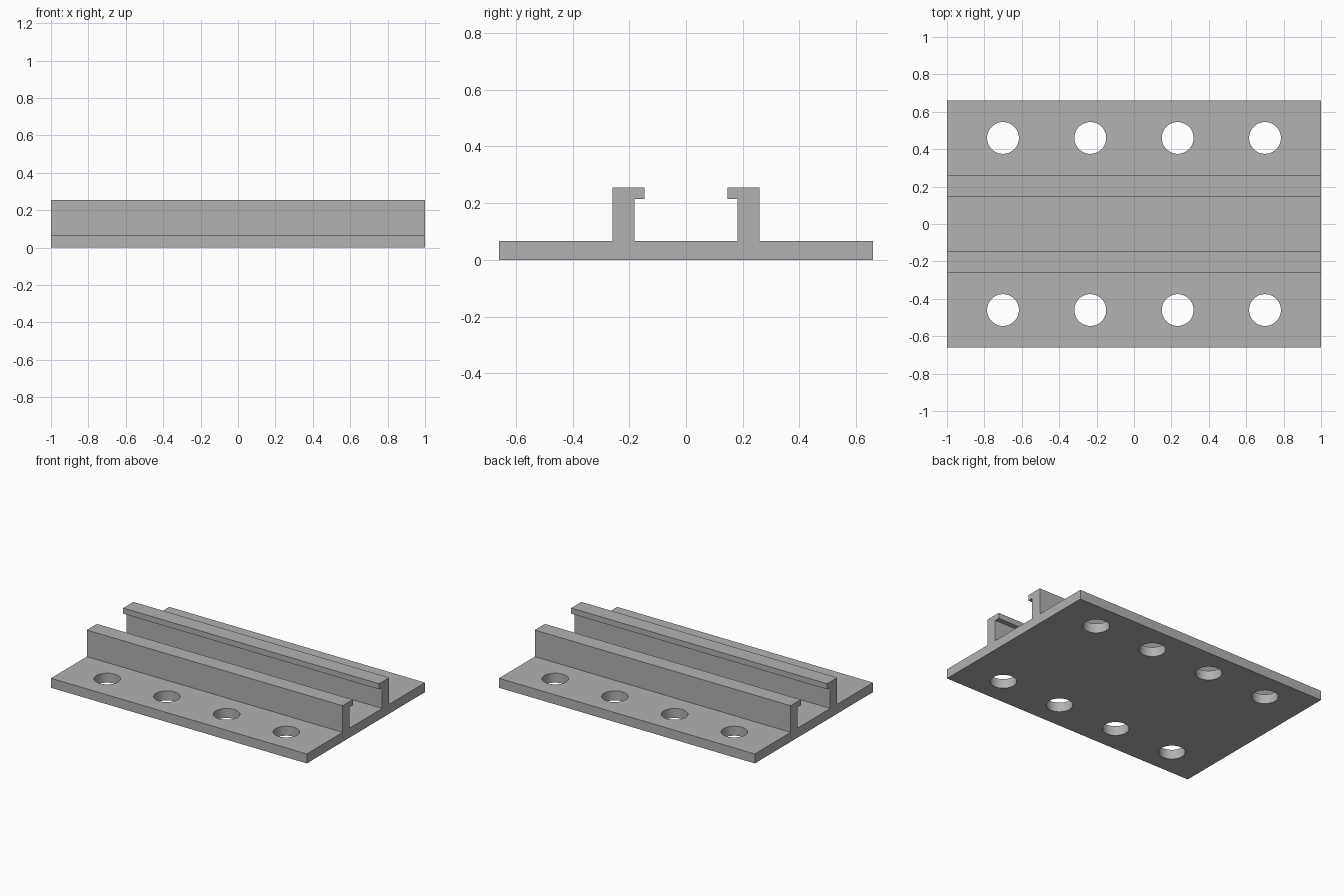
import bpy, bmesh, math
from mathutils import Matrix

cube = bpy.data.objects.get("Cube")
if cube:
    bpy.data.objects.remove(cube, do_unlink=True)

LENGTH = 2.0
BASE_TOP = 0.067
HOLE_RADIUS = 0.085

grey = bpy.data.materials.new("plain grey")
grey.use_nodes = True
colour = (0.445, 0.445, 0.445, 1)
grey.diffuse_color = colour
grey.node_tree.nodes["Principled BSDF"].inputs["Base Color"].default_value = colour


def make_object(name, bm):
    bmesh.ops.recalc_face_normals(bm, faces=bm.faces)
    mesh = bpy.data.meshes.new(name)
    bm.to_mesh(mesh)
    bm.free()
    mesh.materials.append(grey)
    obj = bpy.data.objects.new(name, mesh)
    bpy.context.collection.objects.link(obj)
    return obj


# Flanged rail: half of the cross-section (y, z), mirrored and extruded along x
half = [(0.66, 0), (0.66, BASE_TOP), (0.26, BASE_TOP), (0.26, 0.255),
        (0.147, 0.255), (0.147, 0.215), (0.182, 0.215), (0.182, BASE_TOP)]
profile = half + [(-y, z) for y, z in reversed(half)]
bm = bmesh.new()
end = bm.faces.new([bm.verts.new((-LENGTH / 2, y, z)) for y, z in profile])
swept = bmesh.ops.extrude_face_region(bm, geom=[end])["geom"]
bmesh.ops.translate(bm, vec=(LENGTH, 0, 0),
                    verts=[v for v in swept if isinstance(v, bmesh.types.BMVert)])
rail = make_object("slotted_rail", bm)

# Cutter for the two rows of four mounting holes
bm = bmesh.new()
for side in (-1, 1):
    for i in range(4):
        x = (i - 1.5) * 0.467
        bmesh.ops.create_cone(bm, cap_ends=True, segments=48, depth=0.3,
                              radius1=HOLE_RADIUS, radius2=HOLE_RADIUS,
                              matrix=Matrix.Translation((x, side * 0.46, 0.03)))
cutter = make_object("hole_cutter", bm)
cutter.hide_render = True

# Cut the holes, then smooth their walls while keeping the edges sharp
cut = rail.modifiers.new("mounting_holes", 'BOOLEAN')
cut.operation = 'DIFFERENCE'
cut.solver = 'EXACT'
cut.object = cutter
bpy.ops.object.select_all(action='DESELECT')
bpy.context.view_layer.objects.active = rail
rail.select_set(True)
bpy.ops.object.modifier_apply(modifier=cut.name)
bpy.data.objects.remove(cutter, do_unlink=True)
bpy.ops.object.shade_smooth_by_angle(angle=math.radians(30))
